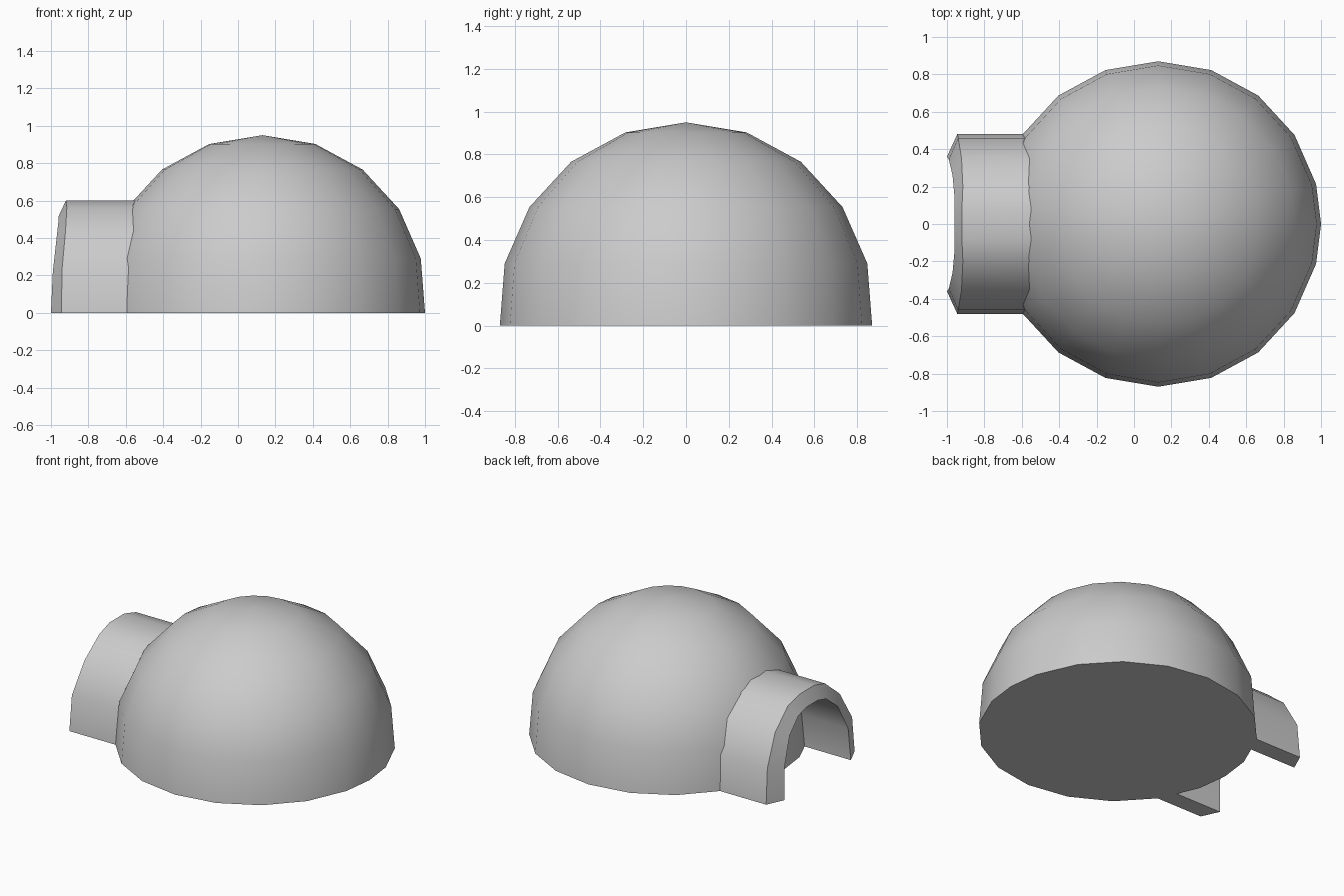
import bpy, bmesh
from math import sin, cos, pi, radians

if "Cube" in bpy.data.objects:
    bpy.data.objects.remove(bpy.data.objects["Cube"])

STEP = 2 * pi / 19      # facet spacing of the dome


def finish(name, bm):
    bmesh.ops.recalc_face_normals(bm, faces=bm.faces)
    mesh = bpy.data.meshes.new(name)
    bm.to_mesh(mesh)
    bm.free()
    ob = bpy.data.objects.new(name, mesh)
    bpy.context.collection.objects.link(ob)
    bpy.ops.object.select_all(action='DESELECT')
    ob.select_set(True)
    bpy.context.view_layer.objects.active = ob
    bpy.ops.object.shade_smooth_by_angle(angle=radians(30))
    return ob


# dome: stacked rings, closed by a top fan and a flat floor
def build_dome(cx=0.13, r=0.874, cz=0.076):
    bm = bmesh.new()
    quarter = [pi / 2 - k * STEP for k in range(5)][::-1]
    half = [0] + quarter + [pi - a for a in quarter[-2::-1]] + [pi]
    angles = half + [a + pi for a in half[1:-1]]
    profile = [(0.87, 0)] + [(r * sin(k * STEP), cz + r * cos(k * STEP))
                             for k in (4, 3, 2, 1)]
    rings = [[bm.verts.new((cx + pr * cos(a), pr * sin(a), z)) for a in angles]
             for pr, z in profile]
    n = len(angles)
    for low, high in zip(rings, rings[1:]):
        for i in range(n):
            j = (i + 1) % n
            bm.faces.new((low[i], low[j], high[j], high[i]))
    top = bm.verts.new((cx, 0, cz + r))
    for i in range(n):
        bm.faces.new((rings[-1][i], rings[-1][(i + 1) % n], top))
    bm.faces.new(rings[0][::-1])
    return finish("dome", bm)


# entrance tunnel: arch shell whose mouth is bevelled outward to the inner rim
def build_tunnel(x_back=-0.54):
    bm = bmesh.new()
    outer = [(-0.945, 0.48, 0), (-0.94, 0.46, 0.24), (-0.922, 0.35, 0.44),
             (-0.915, 0.20, 0.565), (-0.92, 0.08, 0.60)]
    inner = [(-1.0, 0.36, 0), (-0.99, 0.345, 0.22), (-0.97, 0.26, 0.40),
             (-0.96, 0.15, 0.49), (-0.96, 0.06, 0.515)]

    def arch(points, x=None):
        full = points + [(px, -y, z) for px, y, z in points[::-1]]
        return [bm.verts.new((px if x is None else x, y, z)) for px, y, z in full]

    loops = [arch(outer, x_back), arch(outer), arch(inner), arch(inner, x_back)]
    for k in range(4):
        a, b = loops[k], loops[(k + 1) % 4]
        for i in range(len(a) - 1):
            bm.faces.new((a[i], a[i + 1], b[i + 1], b[i]))
    for end in (0, -1):
        bm.faces.new([lp[end] for lp in loops])
    return finish("entrance_tunnel", bm)


build_dome()
build_tunnel()
